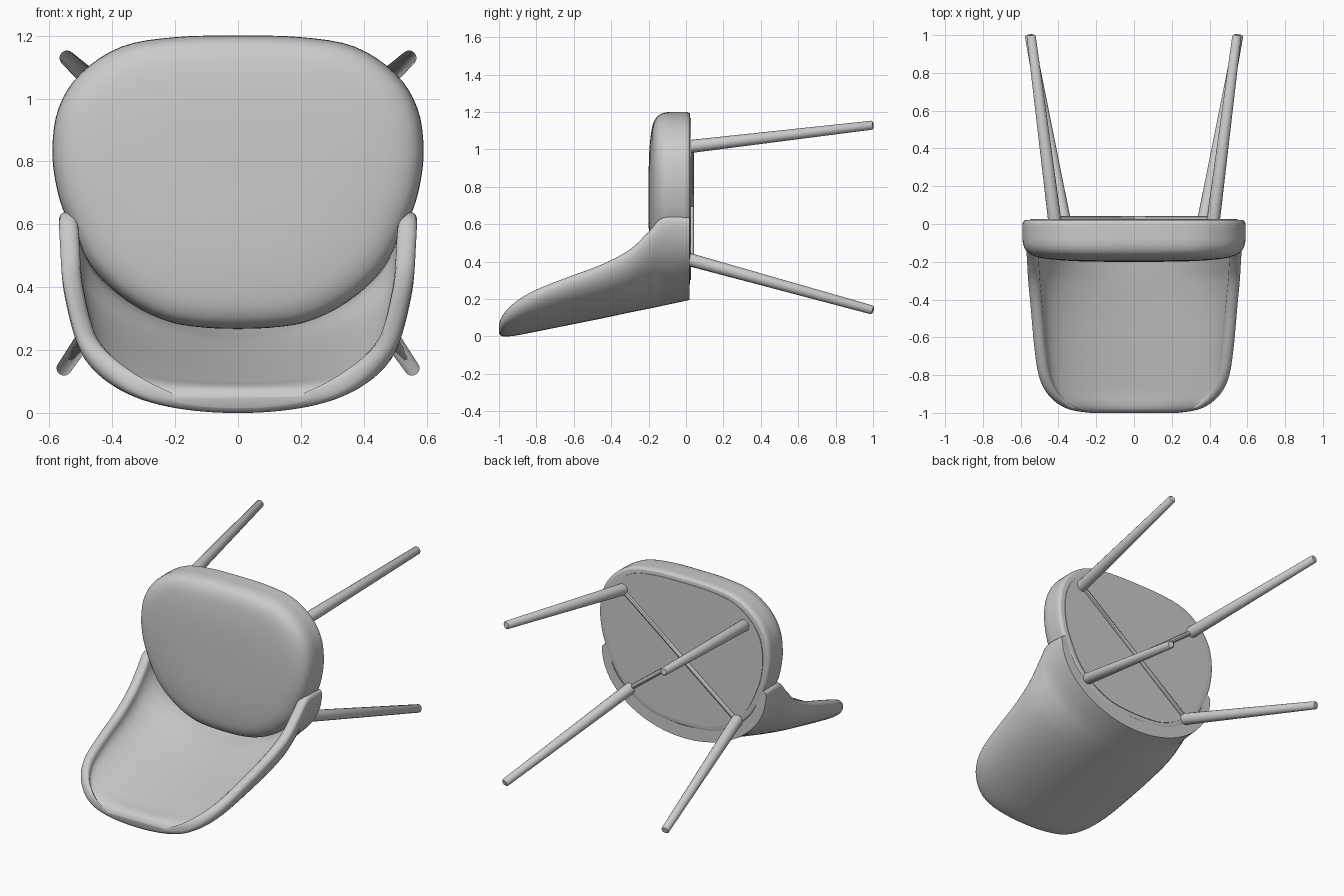
import bpy, bmesh, math
from mathutils import Vector

if "Cube" in bpy.data.objects:
    bpy.data.objects.remove(bpy.data.objects["Cube"])


def spline(pts, steps, closed=False):
    """Catmull-Rom curve through the points."""
    pts = [Vector(p) for p in pts]
    n, out = len(pts), []
    for i in range(n if closed else n - 1):
        pick = lambda k: pts[k % n] if closed else pts[min(max(k, 0), n - 1)]
        a, b, c, d = (pick(i + k) for k in (-1, 0, 1, 2))
        for s in range(steps):
            t = s / steps
            out.append(0.5 * (2 * b + (c - a) * t + (2 * a - 5 * b + 4 * c - d) * t * t
                              + (3 * b - a - 3 * c + d) * t ** 3))
    return out if closed else out + [pts[-1]]


def loft(name, rings, angle=45):
    """Skin closed rings and cap both ends."""
    n = len(rings[0])
    faces = [(r * n + i, r * n + (i + 1) % n, (r + 1) * n + (i + 1) % n, (r + 1) * n + i)
             for r in range(len(rings) - 1) for i in range(n)]
    faces += [tuple(range(n)), tuple(range((len(rings) - 1) * n, len(rings) * n))]
    me = bpy.data.meshes.new(name)
    me.from_pydata([v for ring in rings for v in ring], [], faces)
    bm = bmesh.new()
    bm.from_mesh(me)
    bmesh.ops.recalc_face_normals(bm, faces=bm.faces)
    bm.to_mesh(me)
    bm.free()
    ob = bpy.data.objects.new(name, me)
    bpy.context.collection.objects.link(ob)
    bpy.ops.object.select_all(action='DESELECT')
    ob.select_set(True)
    bpy.context.view_layer.objects.active = ob
    bpy.ops.object.shade_smooth_by_angle(angle=math.radians(angle))
    return ob


def rod(name, a, b, ra, rb, sides=16, rounding=0.006):
    """Tapered rod with a softened far end."""
    a, b = Vector(a), Vector(b)
    q = (b - a).to_track_quat('Z', 'Y')
    axis = (b - a).normalized()
    stops = [(a, ra), (b - axis * rounding, rb), (b, rb - rounding)]
    return loft(name, [[c + q @ Vector((r * math.cos(k * math.tau / sides),
                                        r * math.sin(k * math.tau / sides), 0))
                        for k in range(sides)] for c, r in stops])


# seat cushion: half outline in x, z, mirrored and stacked along y
half = [(0.2, 1.195), (0.37, 1.165), (0.5, 1.08), (0.57, 0.97), (0.59, 0.84), (0.577, 0.72),
        (0.545, 0.62), (0.47, 0.47), (0.35, 0.355), (0.2, 0.285)]
outline = spline([(0, 1.2)] + half + [(0, 0.268)] + [(-x, z) for x, z in reversed(half)], 4, True)


def ring(s, y):
    return [(p.x * s, y, 0.75 + (p.y - 0.75) * s) for p in outline]


profile = spline([(0.965, 0.022), (0.985, 0.018), (1.0, 0.0), (1.0, -0.05), (0.997, -0.1),
                  (0.97, -0.14), (0.91, -0.166), (0.8, -0.183), (0.55, -0.196),
                  (0.25, -0.2), (0.05, -0.2)], 3)
loft("seat_cushion", [ring(p.x, p.y) for p in profile])
loft("seat_base_panel", [ring(0.93, 0.015), ring(0.93, 0.026)])

# backrest shell: (y, half width, lowest z, rim z) and its thickness at each station
path = [(0.02, 0.568, 0.195, 0.637), (-0.12, 0.57, 0.165, 0.637), (-0.2, 0.566, 0.148, 0.56),
        (-0.3, 0.56, 0.128, 0.465), (-0.45, 0.546, 0.096, 0.385), (-0.65, 0.528, 0.056, 0.31),
        (-0.8, 0.505, 0.026, 0.25), (-0.89, 0.465, 0.008, 0.2), (-0.95, 0.405, 0.0, 0.15),
        (-0.985, 0.33, 0.002, 0.105), (-1.0, 0.23, 0.016, 0.065)]
bottom = [0.08, 0.085, 0.09, 0.09, 0.09, 0.09, 0.09, 0.09, 0.09, 0.075, 0.035]
stations = spline([p[:3] for p in path], 4)
rims = spline([(p[3], t) for p, t in zip(path, bottom)], 4)
angles = [math.radians(-90 + 180 * k / 36) for k in range(37)]


def section(st, rim):
    """U-shaped slice: outer arc, rounded rim, inner arc, rounded rim."""
    (y, w, zb), (zt, t) = st, rim
    side = min(0.062, t * 0.7)
    low = zt - side * 0.45

    def arc(w, z):
        return [(w * math.sin(a), y, z + (low - z) * (1 - math.cos(a))) for a in angles]

    def rim_round(s):
        return [(s * (w - side / 2 + side / 2 * math.cos(b)), y, low + side * 0.45 * math.sin(b))
                for b in (math.pi * k / 6 for k in range(1, 6))]
    return (arc(w, zb) + rim_round(1) + arc(w - side, zb + t)[::-1] + rim_round(-1)[::-1])


loft("backrest_shell", [section(s, r) for s, r in zip(stations, rims)], 60)

# tapered legs, and the crossed braces joining opposite leg tops
for s, side in ((-1, "left"), (1, "right")):
    front = Vector((s * 0.42, 0.02, 1.015))
    rear = Vector((s * 0.37, 0.02, 0.41))
    rod("front_leg_" + side, front, (s * 0.545, 1.0, 1.13), 0.035, 0.024)
    rod("rear_leg_" + side, rear, (s * 0.555, 1.0, 0.14), 0.035, 0.024)
    rod("cross_brace_" + side, front + Vector((0, 0.008, 0)), (-s * 0.37, 0.028, 0.41),
        0.014, 0.014, 8, 0.002)
